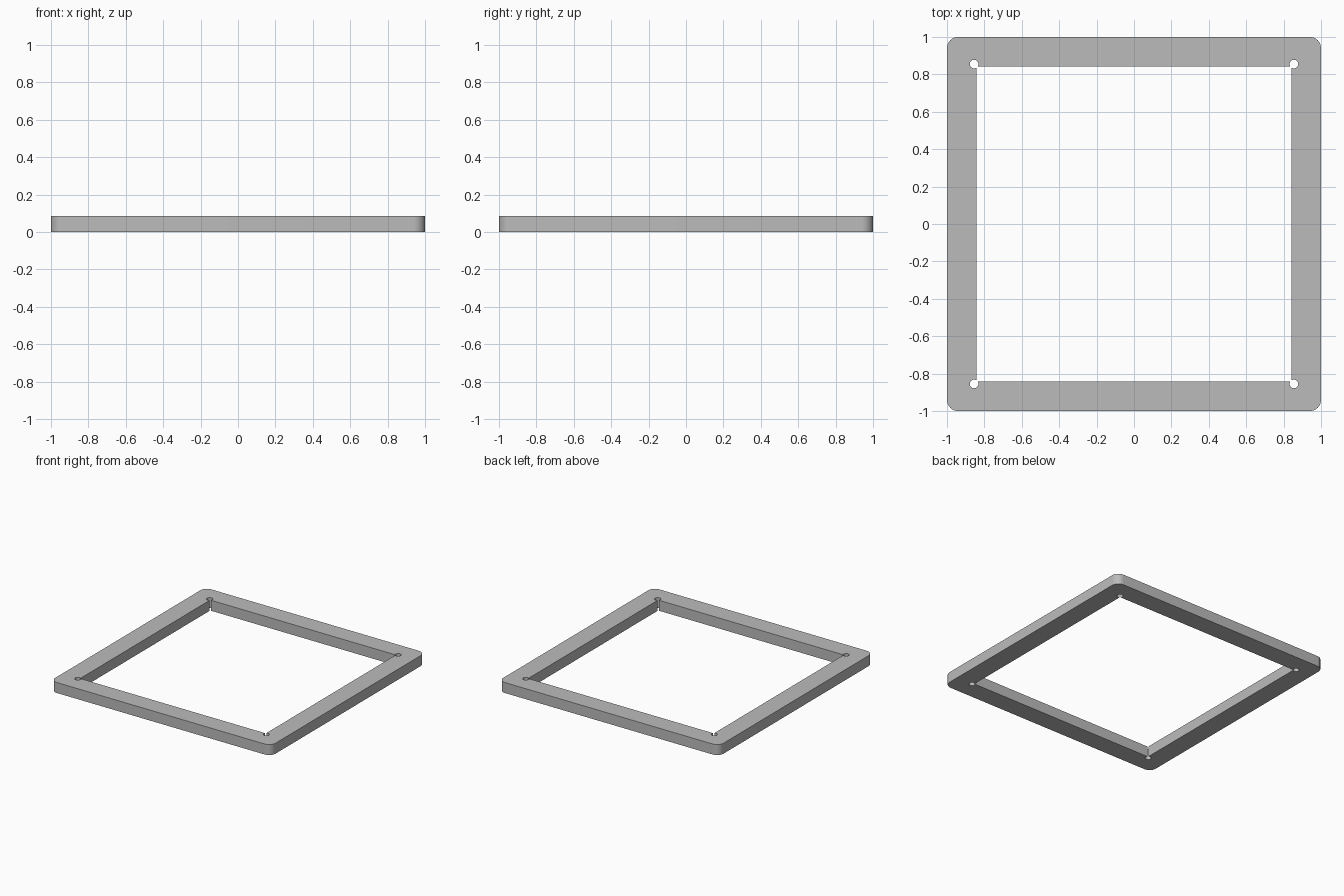
import bpy, bmesh
from math import cos, sin, acos, pi, radians

cube = bpy.data.objects.get("Cube")
if cube:
    bpy.data.objects.remove(cube, do_unlink=True)

HEIGHT = 0.086
OUTER, CORNER_R = 1.0, 0.06
INNER, HOLE_C, HOLE_R = 0.842, 0.855, 0.023

grey = bpy.data.materials.new("plain grey")
grey.use_nodes = True
colour = (0.5, 0.5, 0.5, 1)
grey.diffuse_color = colour
grey.node_tree.nodes["Principled BSDF"].inputs["Base Color"].default_value = colour


def four_arcs(centre, radius, start, end, steps):
    """Closed outline made of one arc at each corner of a square."""
    points = []
    for quarter in range(4):
        turn = quarter * pi / 2
        c, s = cos(turn), sin(turn)
        for i in range(steps + 1):
            a = start + (end - start) * i / steps
            x, y = centre + radius * cos(a), centre + radius * sin(a)
            points.append((c * x - s * y, s * x + c * y))
    return points


def add_loop(bm, points):
    verts = [bm.verts.new((x, y, 0)) for x, y in points]
    for i, v in enumerate(verts):
        bm.edges.new((v, verts[(i + 1) % len(verts)]))


bm = bmesh.new()
# Rounded outer edge
add_loop(bm, four_arcs(OUTER - CORNER_R, CORNER_R, 0, pi / 2, 12))
# Square opening with round relief holes in its corners
half_gap = acos((HOLE_C - INNER) / HOLE_R)
add_loop(bm, four_arcs(HOLE_C, HOLE_R, half_gap - pi, 3 * pi / 2 - half_gap, 32))

# Fill the flat ring and raise it to full thickness
bmesh.ops.triangle_fill(bm, use_beauty=True, edges=bm.edges[:], normal=(0, 0, 1))
raised = bmesh.ops.extrude_face_region(bm, geom=bm.faces[:], use_keep_orig=True)
top = [g for g in raised["geom"] if isinstance(g, bmesh.types.BMVert)]
bmesh.ops.translate(bm, vec=(0, 0, HEIGHT), verts=top)
bmesh.ops.recalc_face_normals(bm, faces=bm.faces[:])

mesh = bpy.data.meshes.new("square_frame")
bm.to_mesh(mesh)
bm.free()
mesh.materials.append(grey)
frame = bpy.data.objects.new("square_frame", mesh)
bpy.context.collection.objects.link(frame)

# Smooth round corners, sharp rims
bpy.ops.object.select_all(action="DESELECT")
frame.select_set(True)
bpy.context.view_layer.objects.active = frame
bpy.ops.object.shade_smooth_by_angle(angle=radians(30))
